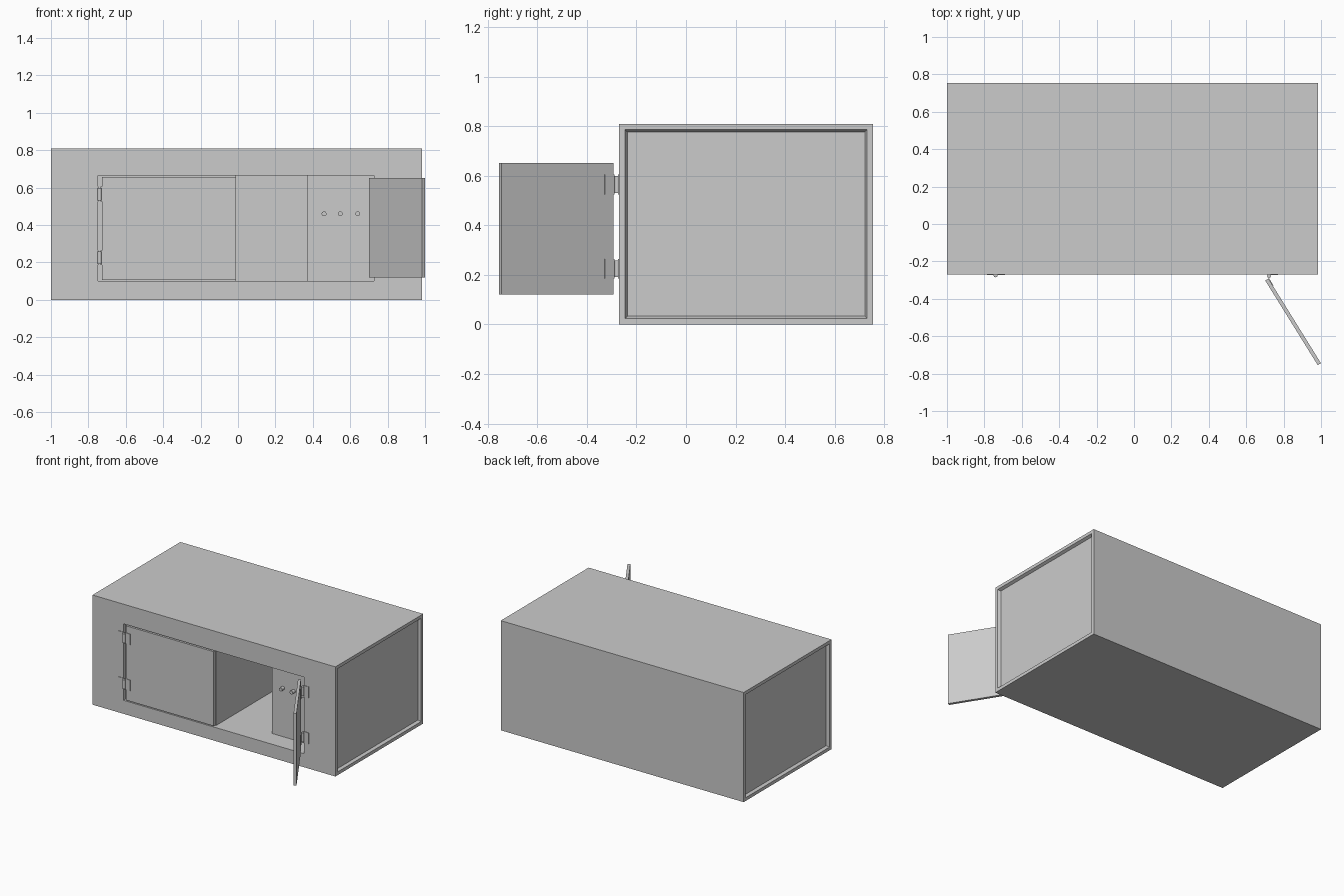
import bpy, bmesh
from math import atan2, pi, hypot, cos, sin
from mathutils import Vector

if "Cube" in bpy.data.objects:
    bpy.data.objects.remove(bpy.data.objects["Cube"])

FRONT, BACK = -0.27, 0.755


def new_object(name, bm):
    mesh = bpy.data.meshes.new(name)
    bm.to_mesh(mesh)
    bm.free()
    ob = bpy.data.objects.new(name, mesh)
    bpy.context.collection.objects.link(ob)
    return ob


def box_mesh(x, y, z):
    bm = bmesh.new()
    bmesh.ops.create_cube(bm, size=1)
    for v in bm.verts:
        for i, (lo, hi) in enumerate((x, y, z)):
            v.co[i] = hi if v.co[i] > 0 else lo
    return bm


def box(name, x, y, z):
    return new_object(name, box_mesh(x, y, z))


def cylinder(name, loc, radius, depth, along_y=False, sides=16):
    bm = bmesh.new()
    bmesh.ops.create_cone(bm, cap_ends=True, segments=sides,
                          radius1=radius, radius2=radius, depth=depth)
    ob = new_object(name, bm)
    ob.location = loc
    if along_y:
        ob.rotation_euler.x = pi / 2
    for p in ob.data.polygons:
        p.use_smooth = len(p.vertices) == 4
    return ob


def cut(target, x, y, z):
    cutter = box("cutter", x, y, z)
    mod = target.modifiers.new("opening", 'BOOLEAN')
    mod.operation, mod.solver, mod.object = 'DIFFERENCE', 'EXACT', cutter
    bpy.context.view_layer.objects.active = target
    bpy.ops.object.modifier_apply(modifier=mod.name)
    bpy.data.objects.remove(cutter)


# Cabinet with bevelled recesses in both ends
bm = box_mesh((-1, 0.985), (FRONT, BACK), (0, 0.81))
bm.normal_update()
for sign in (-1, 1):
    end = max(bm.faces, key=lambda f: f.normal.x * sign * f.calc_area()
              if abs(f.normal.x) > 0.9 else -1)
    bmesh.ops.inset_region(bm, faces=[end], thickness=0.034)
    bmesh.ops.inset_region(bm, faces=[end], thickness=0.013, depth=-0.02)
cabinet = new_object("cabinet", bm)

# Door rebate, deep compartment, shallow control recess
cut(cabinet, (-0.748, 0.728), (FRONT - 0.1, FRONT + 0.025), (0.10, 0.665))
cut(cabinet, (-0.01, 0.37), (FRONT - 0.1, 0.70), (0.10, 0.665))
cut(cabinet, (0.36, 0.728), (FRONT - 0.1, -0.13), (0.10, 0.665))

# Closed left door
box("left_door", (-0.728, -0.01), (FRONT, FRONT + 0.02), (0.107, 0.656))

# Open right door, swung about its hinge edge
hinge, tip = Vector((0.71, -0.297)), Vector((0.991, -0.7495))
swing = tip - hinge
angle = atan2(swing.y, swing.x)
door = box("right_door", (0, swing.length), (-0.01, 0.01), (0.12, 0.652))
door.location = (hinge.x, hinge.y, 0)
door.rotation_euler.z = angle

# Control knobs
for x in (0.46, 0.547, 0.64):
    cylinder("control_knob", (x, -0.145, 0.46), 0.013, 0.03, along_y=True)

# Hinges on both sides: fixed plates, knuckles and moving leaf
for z in (0.565, 0.225):
    zr = (z - 0.04, z + 0.04)
    box("left_hinge_plate", (-0.787, -0.745), (FRONT - 0.004, FRONT), zr)
    box("left_hinge_leaf", (-0.735, -0.69), (FRONT - 0.004, FRONT), zr)
    cylinder("left_hinge_knuckle", (-0.74, FRONT - 0.004, z), 0.011, 0.068)
    box("right_hinge_plate", (0.722, 0.77), (FRONT - 0.004, FRONT), zr)
    cylinder("right_hinge_knuckle", (0.722, FRONT - 0.008, z), 0.010, 0.068)
    leaf = box("right_hinge_leaf", (0, 0.045), (0.009, 0.014), zr)
    leaf.location = (hinge.x, hinge.y, 0)
    leaf.rotation_euler.z = angle
